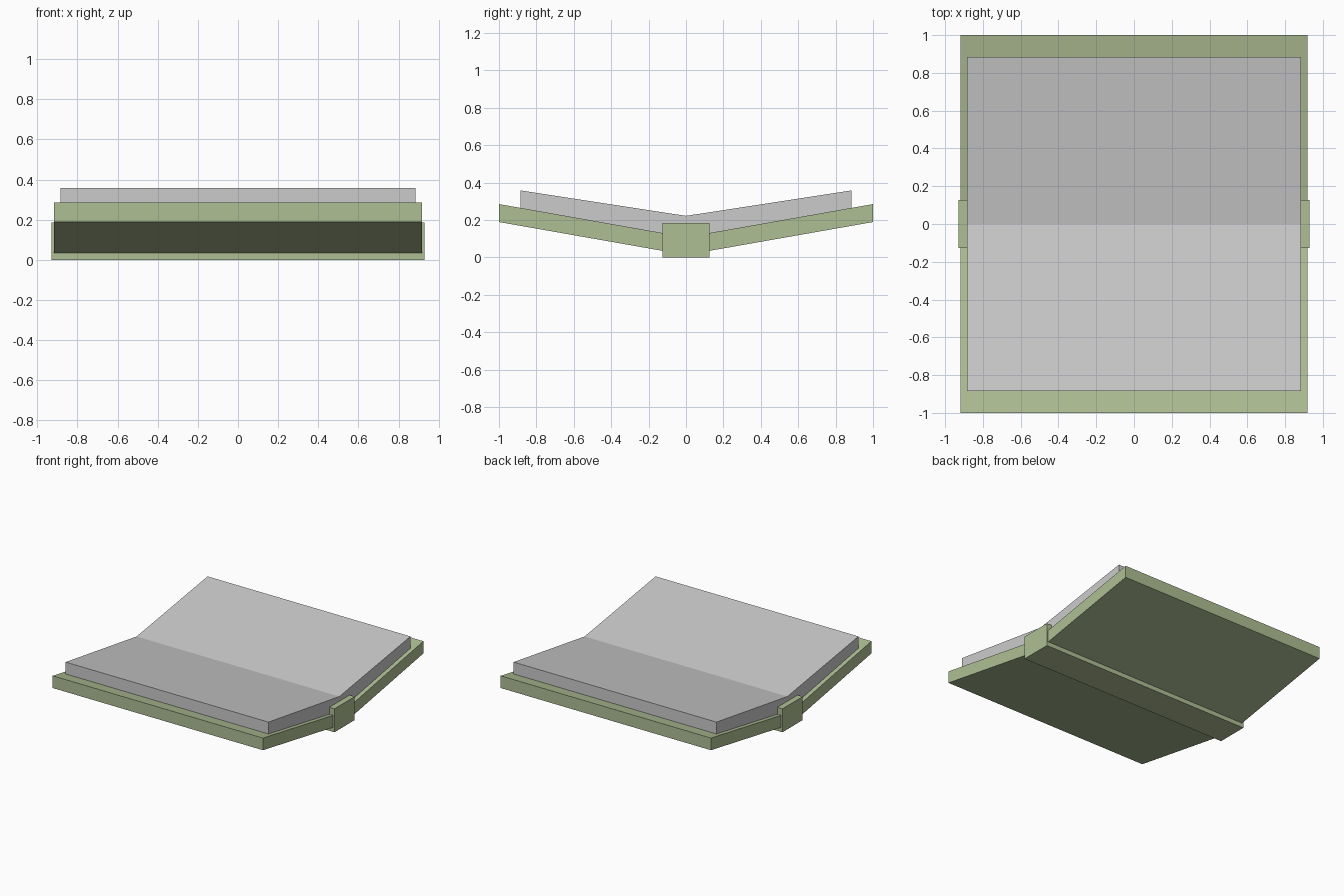
import bpy, bmesh

if "Cube" in bpy.data.objects:
    bpy.data.objects.remove(bpy.data.objects["Cube"])

green = bpy.data.materials.new("green_cover")
green.diffuse_color = (0.43, 0.52, 0.30, 1)
green.use_nodes = True
green.node_tree.nodes["Principled BSDF"].inputs["Base Color"].default_value = green.diffuse_color


def extrude_profile(name, profile, half_width, material=None):
    """Extrude a closed (y, z) profile symmetrically along x."""
    bm = bmesh.new()
    face = bm.faces.new([bm.verts.new((-half_width, y, z)) for y, z in profile])
    result = bmesh.ops.extrude_face_region(bm, geom=[face])
    moved = [v for v in result["geom"] if isinstance(v, bmesh.types.BMVert)]
    bmesh.ops.translate(bm, verts=moved, vec=(2 * half_width, 0, 0))
    bmesh.ops.recalc_face_normals(bm, faces=bm.faces)
    mesh = bpy.data.meshes.new(name)
    bm.to_mesh(mesh)
    bm.free()
    obj = bpy.data.objects.new(name, mesh)
    bpy.context.collection.objects.link(obj)
    if material:
        mesh.materials.append(material)
    return obj


def slab(y, low_mid, low_end, top_mid, top_end):
    """One sloping half: from the centre line out to y."""
    return [(0, low_mid), (y, low_end), (y, top_end), (0, top_mid)]


# Two covers and two page blocks, sloping up from the spine
for side, s in (("front", -1), ("back", 1)):
    extrude_profile(side + "_cover", slab(s * 1.0, 0.013, 0.189, 0.108, 0.285), 0.918, green)
    extrude_profile(side + "_pages", slab(s * 0.885, 0.09, 0.225, 0.222, 0.358), 0.885)

# Spine block joining the covers
extrude_profile("spine", [(-0.126, 0), (0.126, 0), (0.126, 0.185), (-0.126, 0.185)], 0.93, green)
